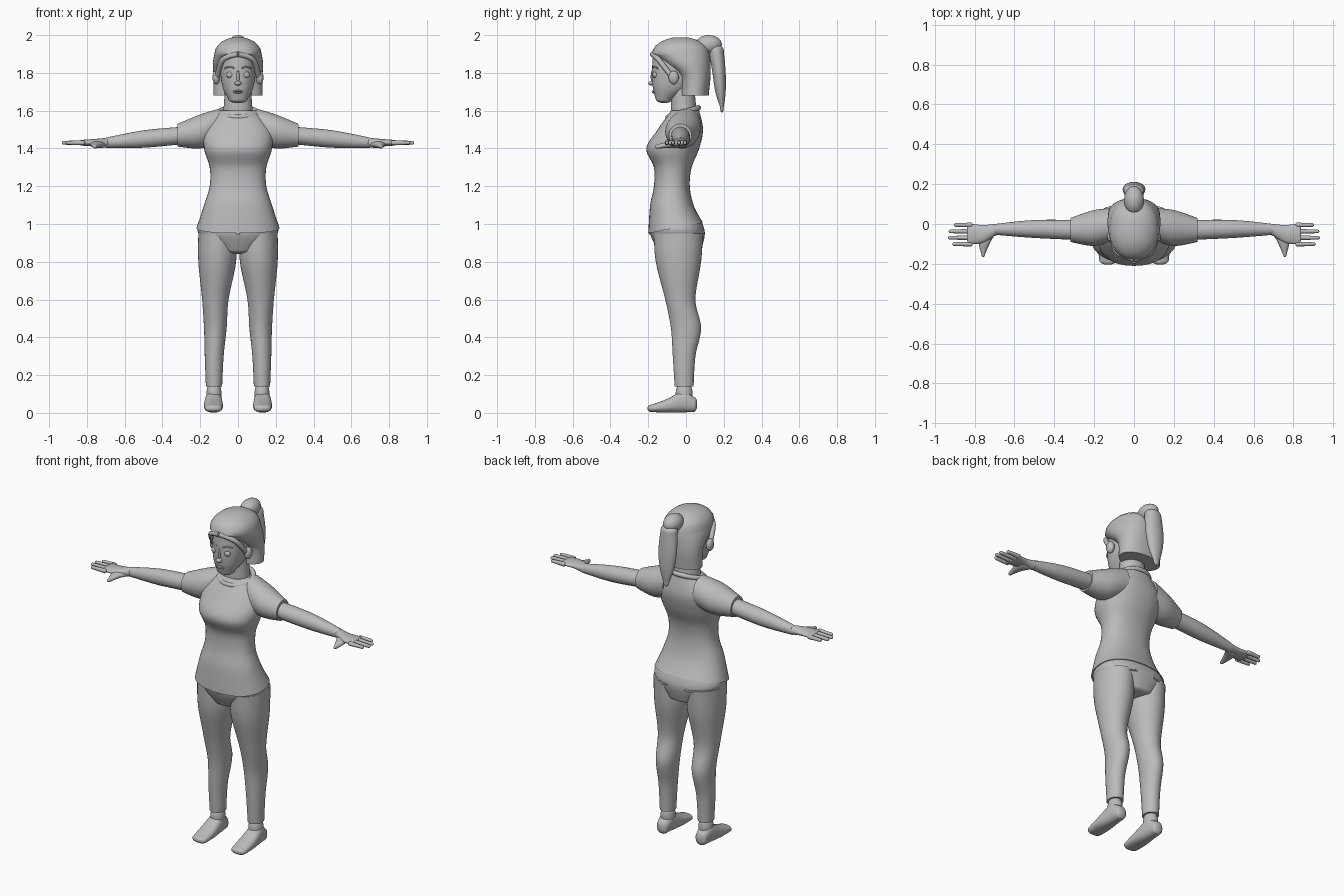
import bpy, bmesh
from math import cos, sin, pi, copysign, radians
from mathutils import Vector

cube = bpy.data.objects.get("Cube")
if cube:
    bpy.data.objects.remove(cube, do_unlink=True)

colour = (0.5, 0.5, 0.5, 1)
grey = bpy.data.materials.new("plain grey")
grey.use_nodes = True
grey.diffuse_color = colour
grey.node_tree.nodes["Principled BSDF"].inputs["Base Color"].default_value = colour


def add_part(name, mesh, mirror):
    """Put a mesh in the scene with smooth shading, mirrored to the other side on request."""
    part = bpy.data.objects.new(name, mesh)
    bpy.context.collection.objects.link(part)
    mesh.materials.append(grey)
    bpy.ops.object.select_all(action='DESELECT')
    part.select_set(True)
    bpy.context.view_layer.objects.active = part
    bpy.ops.object.shade_smooth_by_angle(angle=radians(50))
    if mirror:
        part.modifiers.new("mirror", 'MIRROR')


def add_bmesh(name, bm, mirror):
    bmesh.ops.recalc_face_normals(bm, faces=bm.faces)
    mesh = bpy.data.meshes.new(name)
    bm.to_mesh(mesh)
    bm.free()
    add_part(name, mesh, mirror)


def smooth_rows(rows, steps=6):
    """Catmull-Rom interpolation between rows of numbers."""
    rows = [Vector(row) for row in rows]
    padded = [rows[0]] + rows + [rows[-1]]
    result = []
    for before, start, end, after in zip(padded, padded[1:], padded[2:], padded[3:]):
        leave, arrive = (end - before) / 2, (after - start) / 2
        for step in range(steps):
            t = step / steps
            ease = t * t * (3 - 2 * t)
            result.append(start.lerp(end, ease) + leave * t * (1 - t) ** 2
                          - arrive * t * t * (1 - t))
    return result + [rows[-1]]


def dome(row, reach):
    """Shrinking rows that round off one end of a loft."""
    result = []
    for step in range(1, 6):
        angle = step * pi / 12
        place, u, u_radius, v, v_radius = row
        shrink = cos(angle)
        result.append((place + reach * sin(angle), u, u_radius * shrink, v, v_radius * shrink))
    return result


def loft(name, axis, rows, mirror=False, caps=(0, 0), power=2, sides=40, bend=None):
    """Skin of ovals; row = place on the axis, then centre and radius in both other axes."""
    heading = copysign(1, rows[-1][0] - rows[0][0])
    path = smooth_rows(rows)
    if caps[0]:
        path = dome(path[0], -heading * caps[0])[::-1] + path
    if caps[1]:
        path = path + dome(path[-1], heading * caps[1])
    bm = bmesh.new()
    rings = []
    for place, u, u_radius, v, v_radius in path:
        ring = []
        for side in range(sides):
            angle = 2 * pi * side / sides
            c, s = cos(angle), sin(angle)
            across = u + u_radius * copysign(abs(c) ** (2 / power), c)
            along = v + v_radius * copysign(abs(s) ** (2 / power), s)
            spot = Vector({'X': (place, across, along), 'Y': (across, place, along),
                           'Z': (across, along, place)}[axis])
            if bend:
                spot.z += bend(spot)
            ring.append(bm.verts.new(spot))
        rings.append(ring)
    for low, high in zip(rings, rings[1:]):
        for side in range(sides):
            bm.faces.new((low[side - 1], low[side], high[side], high[side - 1]))
    bm.faces.new(rings[0])
    bm.faces.new(rings[-1])
    add_bmesh(name, bm, mirror)


def body(name, rows, **options):
    """Upright loft on the centre line; row = height, half width, front, back."""
    loft(name, 'Z', [(height, 0, width, (front + back) / 2, (back - front) / 2)
                     for height, width, front, back in rows], **options)


def ball(name, centre, size, mirror=False):
    bm = bmesh.new()
    bmesh.ops.create_uvsphere(bm, u_segments=24, v_segments=16, radius=1)
    bmesh.ops.scale(bm, vec=size, verts=bm.verts)
    bmesh.ops.translate(bm, vec=centre, verts=bm.verts)
    add_bmesh(name, bm, mirror)


def tube(name, points, radius, mirror=False, closed=False):
    curve = bpy.data.curves.new(name, 'CURVE')
    curve.dimensions = '3D'
    curve.bevel_depth = radius
    curve.use_fill_caps = True
    spline = curve.splines.new('POLY')
    spline.points.add(len(points) - 1)
    for point, spot in zip(spline.points, points):
        point.co = (*spot, 1)
    spline.use_cyclic_u = closed
    helper = bpy.data.objects.new(name, curve)
    mesh = bpy.data.meshes.new_from_object(helper)
    bpy.data.objects.remove(helper)
    add_part(name, mesh, mirror)


def oval(centre, size, slope, start=0, end=2 * pi, count=40):
    """Points around a flat oval that leans up towards the back."""
    angles = [start + (end - start) * step / count for step in range(count)]
    return [Vector(centre) + Vector((size[0] * cos(a), size[1] * sin(a), slope * sin(a)))
            for a in angles]


def raise_hem(spot):
    """Lift the back of the hem and drop its front, fading out at the waist."""
    return 0.2 * (spot.y + 0.05) * max(0, min(1, (1.1 - spot.z) * 8))


# Shirt
body("shirt", [(.98, .22, -.2, .09), (1.1, .18, -.19, .04), (1.2, .15, -.17, .02),
               (1.3, .15, -.17, .03), (1.4, .18, -.21, .07), (1.5, .18, -.15, .09),
               (1.6, .1, -.08, .07)], power=2.3, bend=raise_hem)
loft("sleeve", 'X', [(.1, 0, .08, 1.52, .09), (.2, -.02, .09, 1.49, .09),
                     (.32, -.03, .06, 1.47, .06)], mirror=True)
tube("collar", oval((0, -.015, 1.59), (.1, .08), .025), .014, closed=True)

# Trousers
body("hips", [(.86, .12, -.15, .08), (.95, .21, -.19, .1), (1.02, .2, -.18, .08)],
     caps=(.02, 0), power=2.3)
loft("trouser_leg", 'Z', [(.95, .11, .1, -.04, .13), (.8, .11, .1, -.04, .12),
                          (.6, .12, .07, -.03, .08), (.45, .12, .06, 0, .08),
                          (.3, .126, .05, -.01, .06), (.14, .127, .043, -.01, .05)], mirror=True)
tube("back_pocket", [(.06, .097, .945), (.1, .09, .94), (.15, .065, .94)], .005, mirror=True)
ball("waist_button", (0, -.19, .955), (.012, .008, .012))

# Feet
ball("ankle", (.127, -.01, .1), (.04, .045, .07), mirror=True)
loft("shoe", 'Y', [(.04, .13, .035, .045, .04), (-.01, .13, .043, .06, .057),
                   (-.1, .13, .05, .038, .036), (-.18, .13, .045, .024, .02)],
     mirror=True, caps=(.02, .025), power=2.4)

# Arms and hands
loft("arm", 'X', [(.28, -.03, .05, 1.47, .046), (.5, -.025, .045, 1.45, .046),
                  (.7, -.027, .027, 1.43, .027)], mirror=True)
loft("palm", 'X', [(.7, -.03, .03, 1.43, .026), (.76, -.05, .045, 1.43, .02),
                   (.83, -.05, .052, 1.43, .015)], mirror=True, caps=(.02, .01))
for order, finger in enumerate(("little", "ring", "middle", "index")):
    y = -.005 - .032 * order
    tip = .925 - .012 * (order - 1.6) ** 2
    loft(finger + "_finger", 'X', [(.82, y, .012, 1.43, .013), (tip, y, .009, 1.43, .01)],
         mirror=True, caps=(.01, .01), sides=16)
loft("thumb", 'Y', [(-.04, .73, .04, 1.42, .018), (-.09, .75, .03, 1.42, .017),
                    (-.15, .757, .01, 1.41, .011)], mirror=True, caps=(.01, .015), sides=16)

# Neck and head
body("neck", [(1.56, .08, -.08, .06), (1.76, .066, -.08, .04)])
body("head", [(1.66, .05, -.16, -.07), (1.72, .08, -.175, .02), (1.8, .093, -.18, .06),
              (1.9, .09, -.175, .08)], caps=(.02, .04), power=2.2)
ball("nose_bridge", (0, -.175, 1.78), (.008, .012, .04))
ball("nose_tip", (0, -.18, 1.745), (.018, .02, .012))
ball("eye", (.042, -.163, 1.79), (.02, .014, .017), mirror=True)
tube("eyebrow", [(.02, -.178, 1.825), (.045, -.17, 1.834), (.07, -.15, 1.825)], .004, mirror=True)
for lip, height in (("upper_lip", 1.704), ("lower_lip", 1.696)):
    ball(lip, (0, -.168, height), (.025, .012, .005))
ball("ear", (.115, -.065, 1.775), (.02, .027, .036), mirror=True)

# Hair cap, swept fringe and ponytail
body("hair", [(1.68, .13, -.03, .12), (1.78, .13, -.04, .13), (1.85, .133, -.12, .13),
              (1.9, .125, -.18, .125)], caps=(0, .09), power=2.2)
tube("fringe", smooth_rows([(0, -.178, 1.9), (.08, -.145, 1.87), (.11, -.075, 1.78)]),
     .014, mirror=True)
ball("ponytail_knot", (0, .12, 1.95), (.05, .07, .05))
body("ponytail", [(1.92, .05, .12, .2), (1.8, .057, .14, .21), (1.7, .045, .155, .21),
                  (1.62, .02, .18, .2)], caps=(.03, .03))
